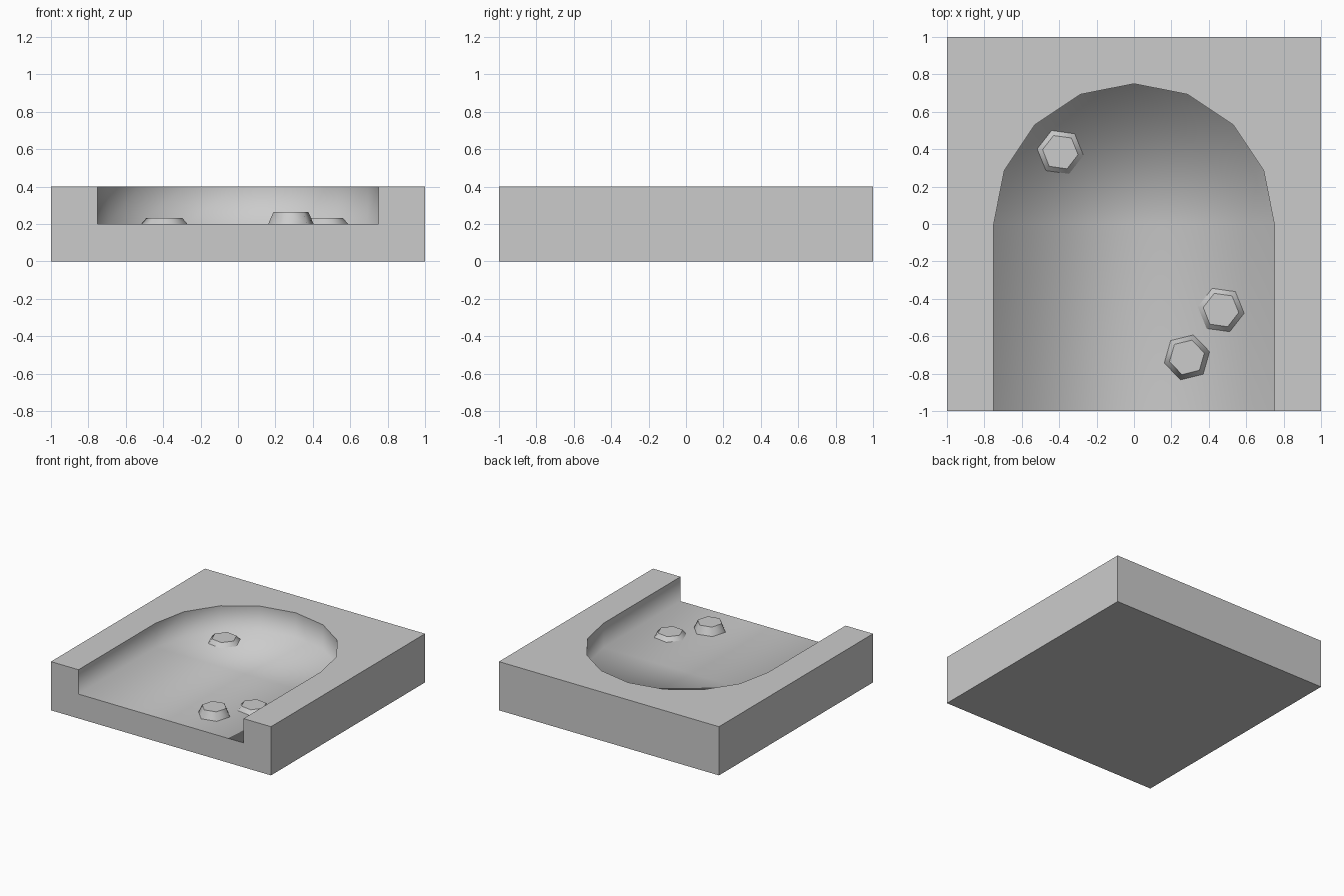
import bpy, bmesh
from math import sin, cos, pi, radians

if "Cube" in bpy.data.objects:
    bpy.data.objects.remove(bpy.data.objects["Cube"])


def make_object(name, bm):
    bmesh.ops.recalc_face_normals(bm, faces=bm.faces[:])
    mesh = bpy.data.meshes.new(name)
    bm.to_mesh(mesh)
    bm.free()
    obj = bpy.data.objects.new(name, mesh)
    bpy.context.collection.objects.link(obj)
    return obj


def slab(half=1.0, height=0.4, floor_z=0.2, radius=0.75, segments=8):
    """Square tile with a round-ended recess open at the front."""
    bm = bmesh.new()
    corners = [(half, -half), (half, half), (-half, half), (-half, -half)]
    arc = [(radius * cos(pi * i / segments), radius * sin(pi * i / segments))
           for i in range(segments + 1)]
    outline = [(radius, -half)] + arc + [(-radius, -half)]

    bottom = [bm.verts.new((x, y, 0)) for x, y in corners]
    top = [bm.verts.new((x, y, height)) for x, y in corners]
    rim = [bm.verts.new((x, y, height)) for x, y in outline]
    low = [bm.verts.new((x, y, floor_z)) for x, y in outline]

    # flat outer faces
    bm.faces.new(bottom)
    bm.faces.new(top + rim[::-1])
    for i in range(3):
        bm.faces.new((bottom[i], bottom[i + 1], top[i + 1], top[i]))
    bm.faces.new((bottom[3], bottom[0], top[0], rim[0], low[0],
                  low[-1], rim[-1], top[3]))

    # recess floor and wall, smooth shaded together
    bm.faces.new(low).smooth = True
    for i in range(len(rim) - 1):
        bm.faces.new((rim[i], rim[i + 1], low[i + 1], low[i])).smooth = True
    return make_object("recessed_slab", bm)


def stud(name, x, y, height, turn, floor_z=0.2):
    """Six-sided tapered stud with smooth sides and a flat top."""
    bm = bmesh.new()
    bmesh.ops.create_cone(bm, cap_ends=True, segments=6, radius1=0.125,
                          radius2=0.096, depth=height)
    # put a corner on the +x axis before turning
    phase = min((v.co.to_2d().angle_signed((1, 0)) for v in bm.verts), key=abs)
    for f in bm.faces:
        f.smooth = len(f.verts) == 4
    obj = make_object(name, bm)
    obj.location = (x, y, floor_z + height / 2)
    obj.rotation_euler.z = radians(turn) + phase
    return obj


slab()
stud("back_stud", -0.394, 0.384, 0.033, -8)
stud("right_stud", 0.465, -0.46, 0.033, -8)
stud("front_stud", 0.283, -0.713, 0.065, 14)
